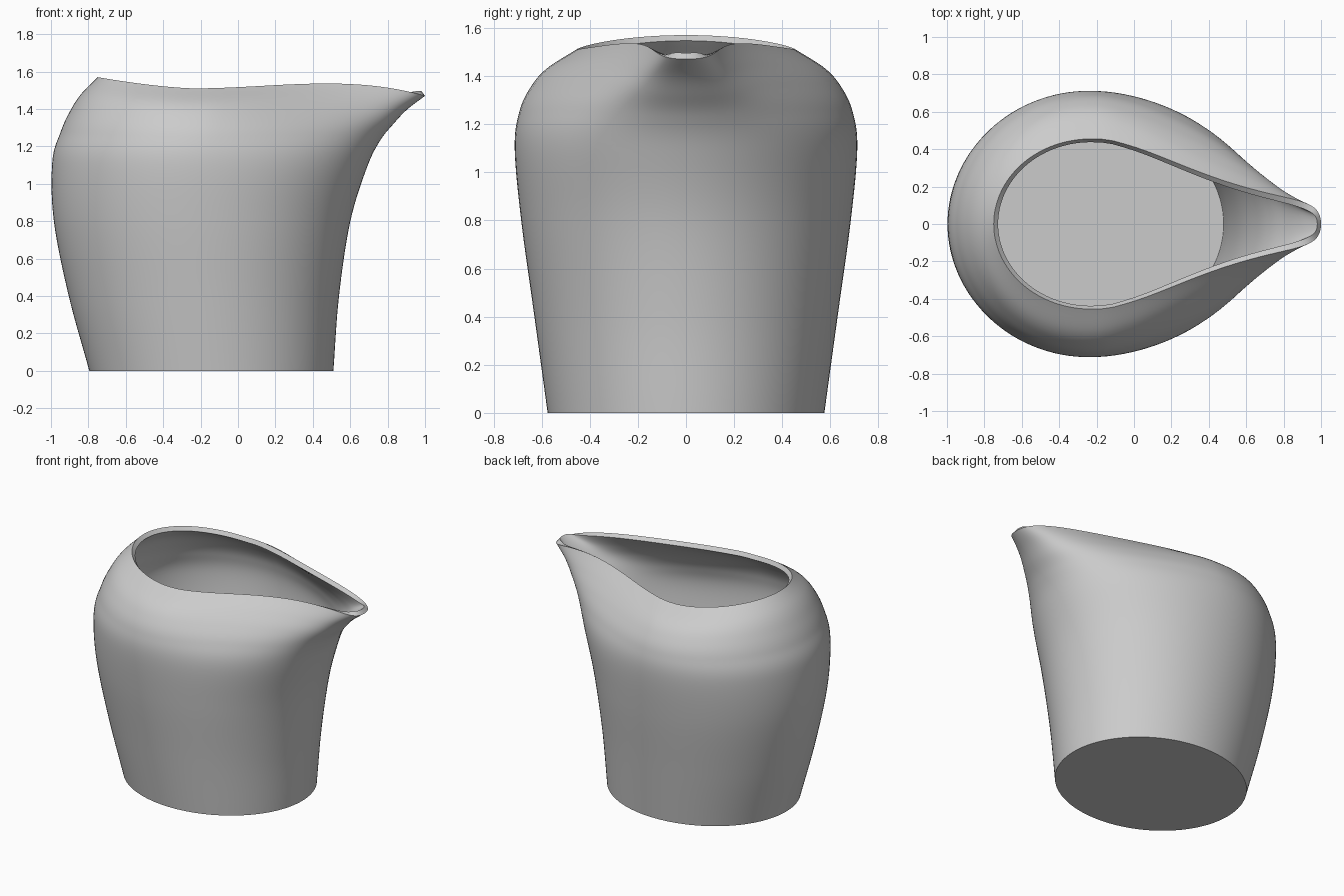
import bpy, math

cube = bpy.data.objects.get("Cube")
if cube:
    bpy.data.objects.remove(cube, do_unlink=True)

SEGMENTS, STEPS, WALL = 128, 8, 0.033

# Body levels: height, back x, spout x, half width, x of widest point, pinch of the spout
LEVELS = [
    (0.00, -0.795, 0.51, 0.575, -0.14, 0.0),
    (0.40, -0.905, 0.54, 0.630, -0.18, 0.0),
    (0.80, -0.985, 0.60, 0.685, -0.22, 0.0),
    (1.10, -0.993, 0.69, 0.712, -0.24, 0.3),
    (1.25, -0.948, 0.76, 0.693, -0.24, 1.2),
    (1.35, -0.898, 0.835, 0.648, -0.24, 2.5),
    (1.43, -0.840, 0.905, 0.580, -0.24, 4.0),
    (1.51, -0.750, 1.00, 0.455, -0.23, 5.5),
]
RIM = LEVELS[-1][0]


def spline(rows, steps):
    """Smooth curve through all rows of values."""
    first = tuple(2 * a - b for a, b in zip(rows[0], rows[1]))
    last = tuple(2 * a - b for a, b in zip(rows[-1], rows[-2]))
    p = [first, *rows, last]
    out = []
    for i in range(1, len(p) - 2):
        for s in range(steps):
            t = s / steps
            out.append([b + t * ((c - a) / 2 + t * ((2 * a - 5 * b + 4 * c - d) / 2
                        + t * (3 * b - a - 3 * c + d) / 2))
                        for a, b, c, d in zip(*p[i - 1:i + 3])])
    out.append(list(rows[-1]))
    return out


def rim_wave(u):
    """Rise and fall of the rim from back (u = -1) to spout (u = 1)."""
    if u < 0:
        return 0.06 * abs(u) ** 1.5
    return 0.24 * u ** 2 - 0.28 * u ** 3


def ring(level):
    """Teardrop outline at one level."""
    z, back, front, half, mid, pinch = level
    points = []
    for i in range(SEGMENTS):
        angle = math.tau * i / SEGMENTS
        u, v = math.cos(angle), math.sin(angle)
        reach = front - mid if u > 0 else mid - back
        power = 1 + pinch * (1 - u) * min(1, max(0, u) * 8)
        y = math.copysign(half * abs(v) ** power, v)
        points.append((mid + reach * u, y, z + rim_wave(u) * (max(z, 0) / RIM) ** 4))
    return points


# Jug skin: stacked rings closed by a flat base
rings = [ring(level) for level in spline(LEVELS, STEPS)]
verts = [p for r in rings for p in r]
faces = [tuple(reversed(range(SEGMENTS)))]
for r in range(len(rings) - 1):
    for i in range(SEGMENTS):
        j = (i + 1) % SEGMENTS
        a, b = r * SEGMENTS, (r + 1) * SEGMENTS
        faces.append((a + i, a + j, b + j, b + i))
mesh = bpy.data.meshes.new("jug_body")
mesh.from_pydata(verts, [], faces)
jug = bpy.data.objects.new("jug_body", mesh)
bpy.context.collection.objects.link(jug)

# Wall thickness, inward
solid = jug.modifiers.new("wall", 'SOLIDIFY')
solid.thickness = WALL
solid.offset = -1
solid.use_even_offset = True

# Glaze
glaze = bpy.data.materials.new("grey_glaze")
glaze.use_nodes = True
colour = (0.6, 0.6, 0.6, 1)
glaze.diffuse_color = colour
glaze.node_tree.nodes["Principled BSDF"].inputs["Base Color"].default_value = colour
mesh.materials.append(glaze)

bpy.ops.object.select_all(action='DESELECT')
jug.select_set(True)
bpy.context.view_layer.objects.active = jug
bpy.ops.object.modifier_apply(modifier=solid.name)
bpy.ops.object.shade_smooth_by_angle(angle=math.radians(40))
